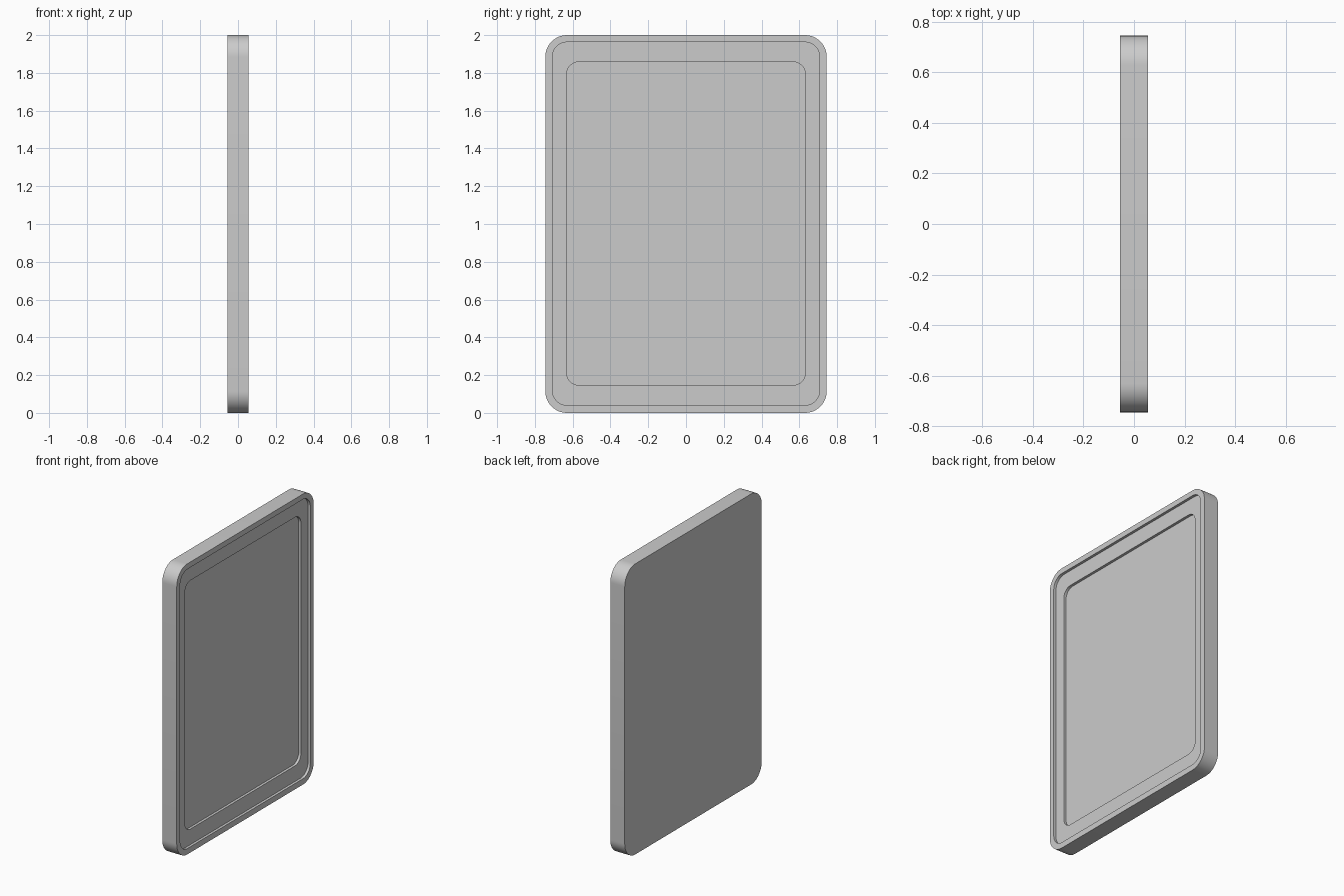
import bpy, bmesh, math

if "Cube" in bpy.data.objects:
    bpy.data.objects.remove(bpy.data.objects["Cube"])

SEG = 12  # segments per rounded corner


def rounded_loop(bm, x, half_y, z0, z1, r):
    """Rounded rectangle of vertices in the plane at x."""
    verts = []
    corners = [(half_y - r, z1 - r), (-half_y + r, z1 - r),
               (-half_y + r, z0 + r), (half_y - r, z0 + r)]
    for i, (cy, cz) in enumerate(corners):
        for k in range(SEG + 1):
            a = (i + k / SEG) * math.pi / 2
            verts.append(bm.verts.new((x, cy + r * math.cos(a), cz + r * math.sin(a))))
    return verts


def stepped_slab(name, sections):
    """Closed slab skinned through a series of rounded rectangles."""
    bm = bmesh.new()
    loops = [rounded_loop(bm, *s) for s in sections]
    for a, b in zip(loops, loops[1:]):
        n = len(a)
        for i in range(n):
            j = (i + 1) % n
            bm.faces.new((a[i], a[j], b[j], b[i]))
    bm.faces.new(loops[0][::-1])
    bm.faces.new(loops[-1])
    bmesh.ops.recalc_face_normals(bm, faces=bm.faces)
    mesh = bpy.data.meshes.new(name)
    bm.to_mesh(mesh)
    bm.free()
    obj = bpy.data.objects.new(name, mesh)
    bpy.context.collection.objects.link(obj)
    bpy.context.view_layer.objects.active = obj
    obj.select_set(True)
    bpy.ops.object.shade_smooth_by_angle(angle=math.radians(30))
    return obj


# Outline sizes: half width, bottom, top, corner radius
outer = (0.745, 0.0, 2.0, 0.115)
bezel = (0.708, 0.04, 1.963, 0.08)
screen = (0.632, 0.147, 1.858, 0.065)
front, step = 0.055, 0.018

# Flat back, raised rim, sunken bezel, then the deeper screen panel
stepped_slab("tablet_body", [
    (-front, *outer), (front, *outer),
    (front, *bezel), (front - step, *bezel),
    (front - step, *screen), (front - 2 * step, *screen),
])
